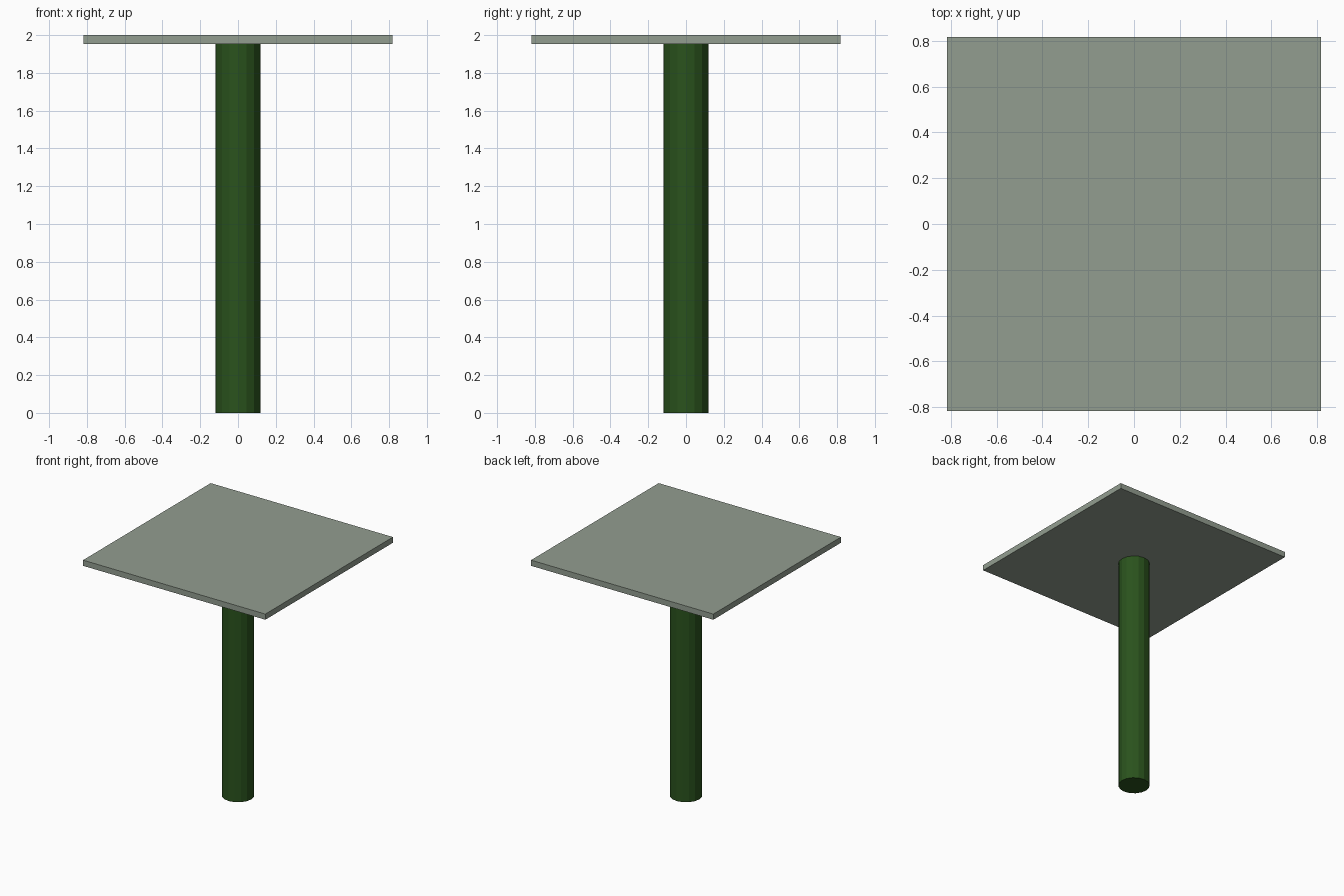
import bpy

if "Cube" in bpy.data.objects:
    bpy.data.objects.remove(bpy.data.objects["Cube"])


def paint(obj, name, color):
    mat = bpy.data.materials.new(name)
    mat.diffuse_color = (*color, 1)
    mat.use_nodes = True
    mat.node_tree.nodes["Principled BSDF"].inputs["Base Color"].default_value = mat.diffuse_color
    obj.data.materials.append(mat)


HALF, TOP, THICK, RADIUS = 0.817, 2.0, 0.046, 0.12

# Square slab on top
bpy.ops.mesh.primitive_cube_add(size=1, location=(0, 0, TOP - THICK / 2))
slab = bpy.context.object
slab.name = "top_slab"
slab.scale = (2 * HALF, 2 * HALF, THICK)
bpy.ops.object.transform_apply(location=False, rotation=False, scale=True)
paint(slab, "slab_grey_green", (0.29, 0.34, 0.28))

# Flat-sided round post
height = TOP - THICK
bpy.ops.mesh.primitive_cylinder_add(vertices=16, radius=RADIUS, depth=height,
                                    location=(0, 0, height / 2))
post = bpy.context.object
post.name = "post"
paint(post, "post_green", (0.023, 0.085, 0.012))
